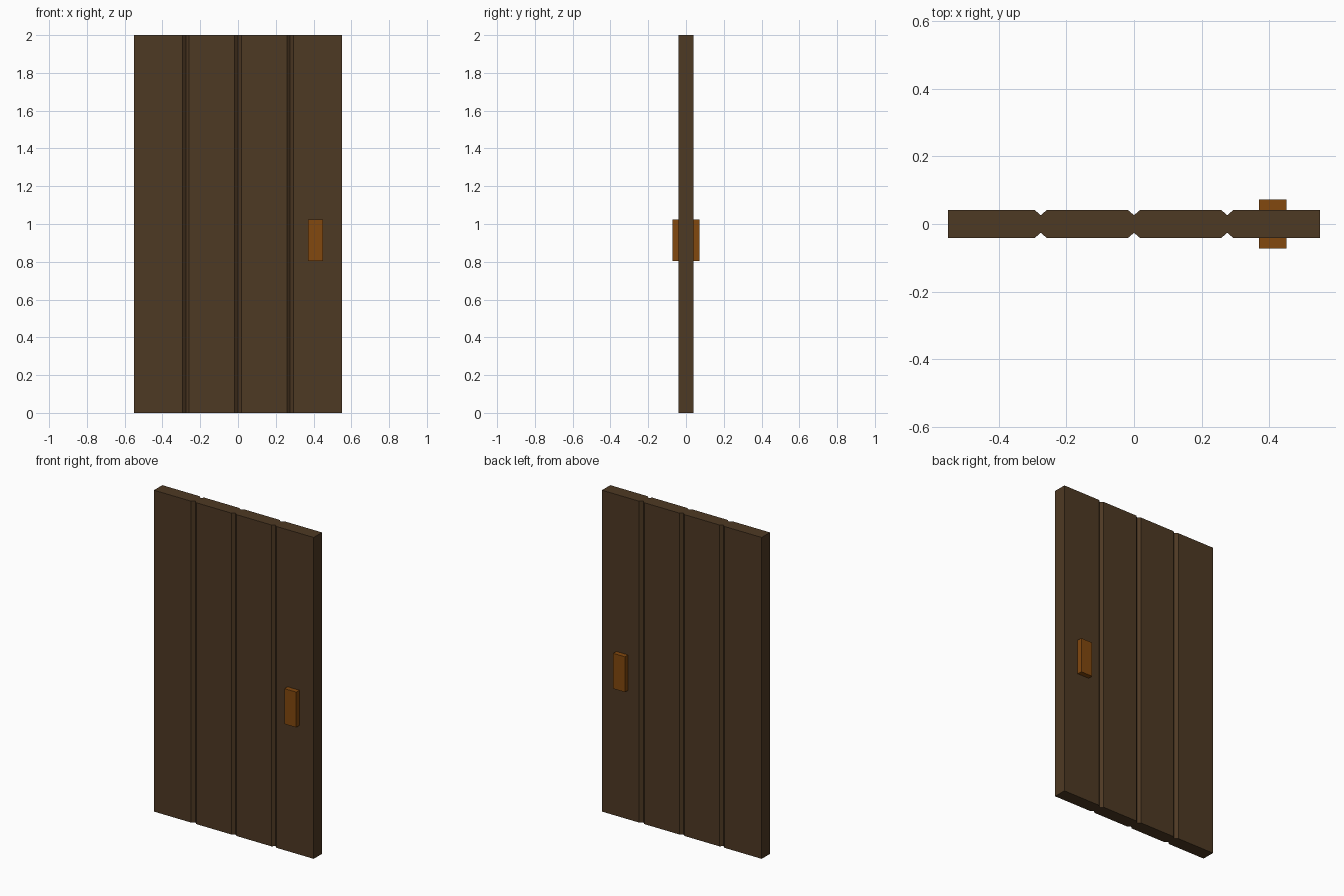
import bpy, bmesh

cube = bpy.data.objects.get("Cube")
if cube:
    bpy.data.objects.remove(cube, do_unlink=True)


def material(name, rgb):
    m = bpy.data.materials.new(name)
    m.use_nodes = True
    m.diffuse_color = (*rgb, 1)
    m.node_tree.nodes["Principled BSDF"].inputs["Base Color"].default_value = (*rgb, 1)
    return m


def prism(name, outline, z0, z1, mat):
    """Extrude a flat xy outline from z0 up to z1."""
    bm = bmesh.new()
    base = bm.faces.new([bm.verts.new((x, y, z0)) for x, y in outline])
    top = bmesh.ops.extrude_face_region(bm, geom=[base])["geom"]
    bmesh.ops.translate(bm, vec=(0, 0, z1 - z0),
                        verts=[v for v in top if isinstance(v, bmesh.types.BMVert)])
    bmesh.ops.recalc_face_normals(bm, faces=bm.faces)
    mesh = bpy.data.meshes.new(name)
    bm.to_mesh(mesh)
    bm.free()
    mesh.materials.append(mat)
    obj = bpy.data.objects.new(name, mesh)
    bpy.context.collection.objects.link(obj)
    return obj


dark_wood = material("dark wood", (0.076, 0.041, 0.017))
orange_wood = material("orange wood", (0.223, 0.065, 0.0045))

# Door slab: four planks separated by V grooves on both faces
HALF_W, HALF_T, GROOVE_W, GROOVE_D = 0.55, 0.041, 0.0175, 0.015
front = [(-HALF_W, -HALF_T)]
for x in (-0.276, 0, 0.276):
    front += [(x - GROOVE_W, -HALF_T), (x, -HALF_T + GROOVE_D), (x + GROOVE_W, -HALF_T)]
front.append((HALF_W, -HALF_T))
back = [(x, -y) for x, y in reversed(front)]
prism("door_planks", front + back, 0, 2, dark_wood)

# Handle blocks, one on each face
for name, side in (("front_handle", -1), ("back_handle", 1)):
    y0, y1 = side * HALF_T, side * 0.072
    prism(name, [(0.37, y0), (0.451, y0), (0.451, y1), (0.37, y1)], 0.803, 1.023, orange_wood)
